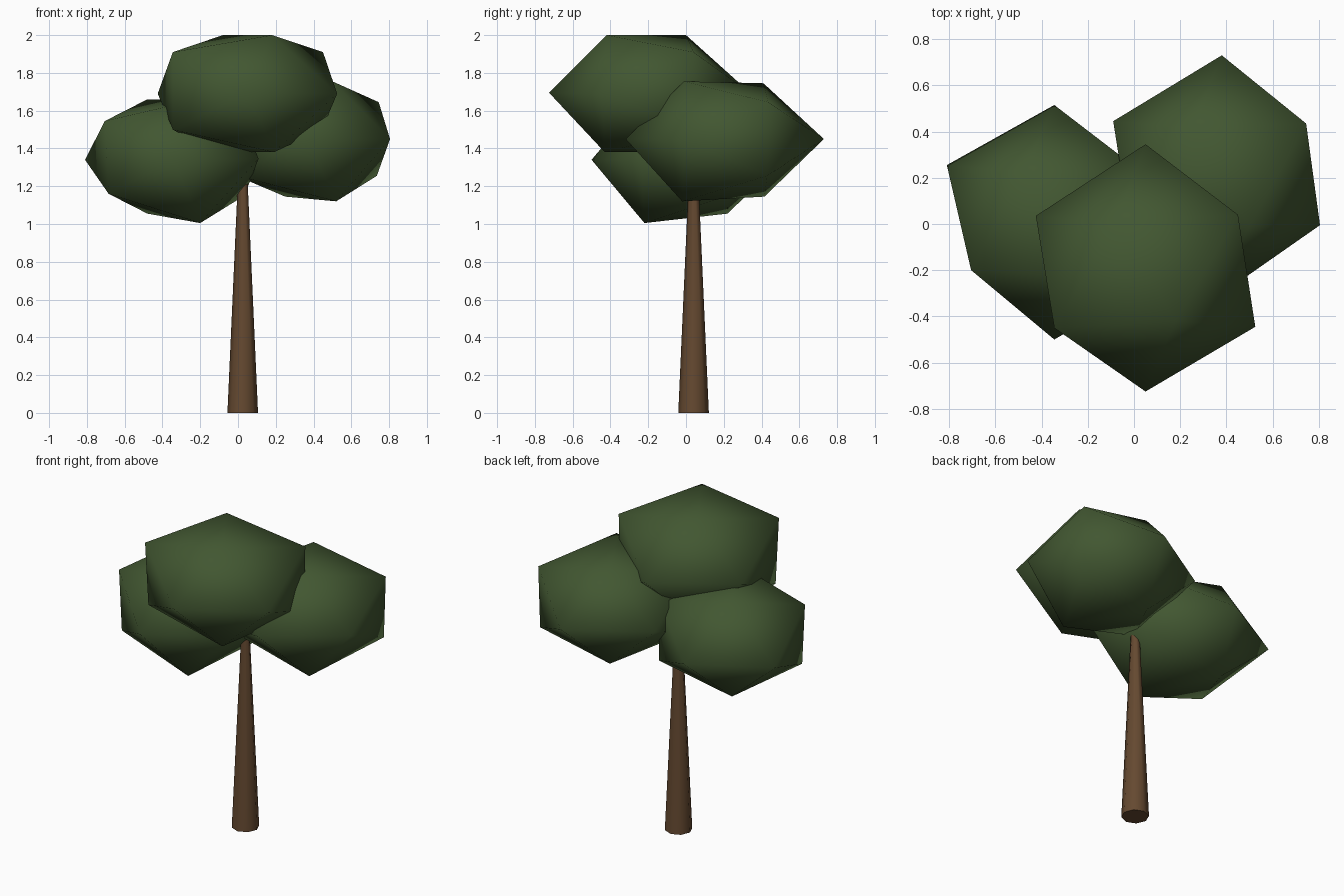
import bpy, bmesh, math
from mathutils import Vector, Matrix

if "Cube" in bpy.data.objects:
    bpy.data.objects.remove(bpy.data.objects["Cube"])

PHI = (1 + 5 ** 0.5) / 2


def material(name, rgb):
    m = bpy.data.materials.new(name)
    m.diffuse_color = (*rgb, 1)
    m.use_nodes = True
    m.node_tree.nodes["Principled BSDF"].inputs["Base Color"].default_value = m.diffuse_color
    return m


leaf_green = material("leaf green", (0.054, 0.095, 0.031))
bark_brown = material("bark brown", (0.130, 0.067, 0.030))


def finish(name, bm, mat):
    bmesh.ops.recalc_face_normals(bm, faces=bm.faces)
    me = bpy.data.meshes.new(name)
    bm.to_mesh(me)
    bm.free()
    me.materials.append(mat)
    ob = bpy.data.objects.new(name, me)
    bpy.context.collection.objects.link(ob)
    return ob


def foliage(name, centre, radius, half_height, pulls):
    """Flattened icosahedron lying on an edge; the nearest corner moves to each pull point."""
    bm = bmesh.new()
    turn = Matrix.Rotation(math.radians(30), 3, 'Z')
    k = radius / math.hypot(1, PHI)
    size = Vector((k, k, half_height / PHI))
    for a in (-1, 1):
        for b in (-PHI, PHI):
            for p in ((0, a, b), (a, b, 0), (b, 0, a)):
                bm.verts.new(turn @ (Vector(p) * size) + Vector(centre))
    bmesh.ops.convex_hull(bm, input=bm.verts[:])
    for p in pulls:
        p = Vector(p)
        min(bm.verts, key=lambda v: (v.co - p).length).co = p
    for f in bm.faces:
        f.smooth = True
    return finish(name, bm, leaf_green)


# Three leaf clumps
foliage("foliage_top", (0.05, -0.19, 1.69), 0.535, 0.31, [
    (0.05, 0.345, 1.69), (0.05, -0.725, 1.695), (0.525, -0.445, 1.69),
    (-0.425, 0.035, 1.69), (0.45, 0.04, 1.91), (-0.345, -0.45, 1.91),
    (0.18, -0.42, 2.0), (-0.08, 0.0, 2.0), (0.19, -0.43, 1.38)])
foliage("foliage_left", (-0.345, 0.005, 1.345), 0.515, 0.315, [
    (-0.345, 0.515, 1.34), (-0.81, 0.255, 1.34), (-0.345, -0.5, 1.34),
    (-0.705, -0.2, 1.545), (-0.685, -0.2, 1.16), (-0.2, -0.22, 1.005),
    (-0.48, 0.22, 1.055), (-0.48, 0.22, 1.66)])
foliage("foliage_right", (0.37, 0.205, 1.45), 0.525, 0.31, [
    (0.38, 0.73, 1.45), (0.805, -0.005, 1.45), (-0.09, 0.445, 1.45),
    (0.745, 0.435, 1.645), (0.735, 0.43, 1.255), (0.5, -0.01, 1.755),
    (0.25, 0.41, 1.745), (0.52, -0.02, 1.12), (0.25, 0.415, 1.145)])

# Tapered trunk, its tip hidden in the leaves
bm = bmesh.new()
bmesh.ops.create_cone(bm, cap_ends=True, segments=8, radius1=0.081, radius2=0.019, depth=1.38,
                      matrix=Matrix.Translation((0.025, 0.04, 0.69)))
trunk = finish("trunk", bm, bark_brown)
bpy.context.view_layer.objects.active = trunk
trunk.select_set(True)
bpy.ops.object.shade_smooth_by_angle(angle=math.radians(60))
